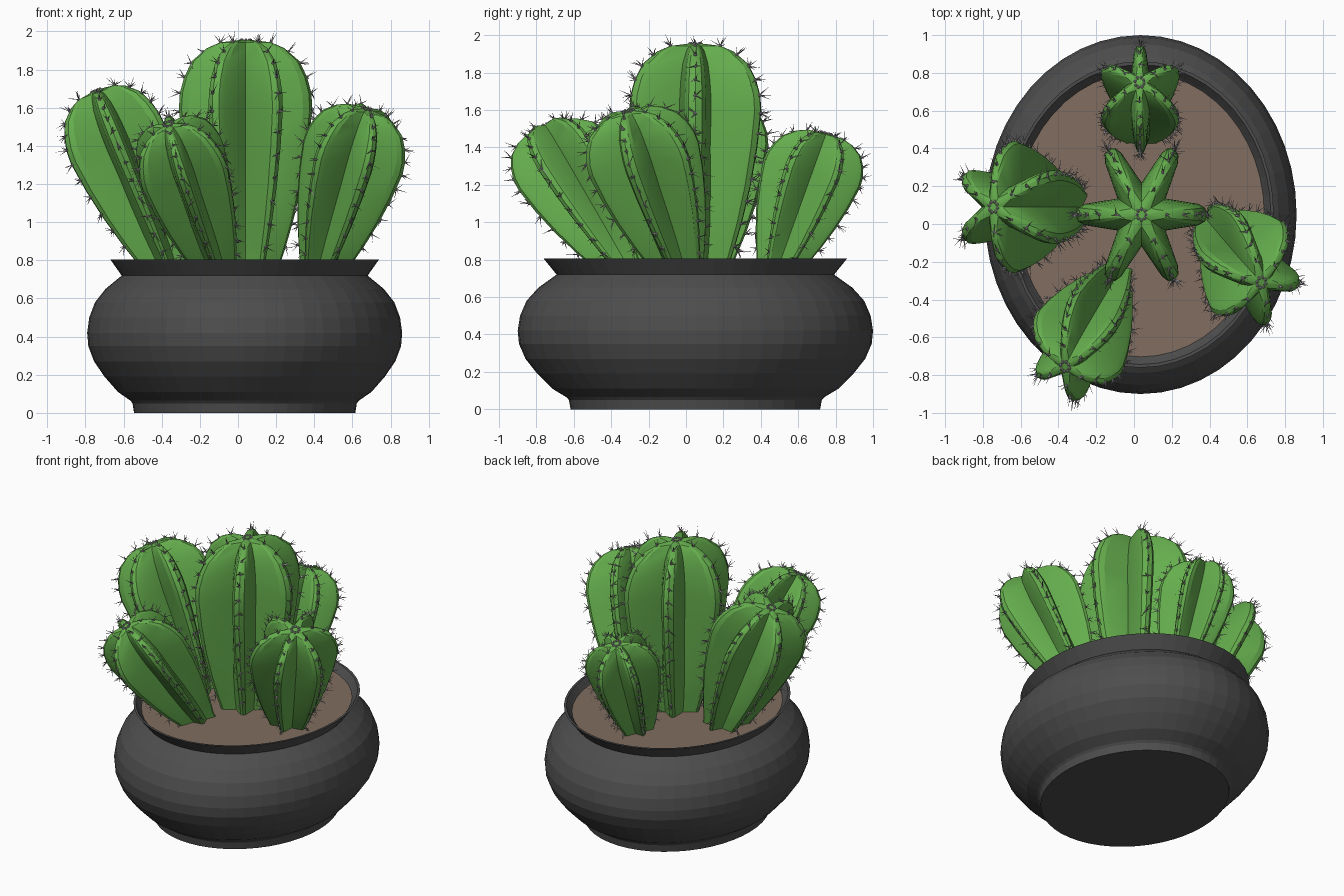
import bpy, bmesh, math, random
from mathutils import Matrix, Vector

if "Cube" in bpy.data.objects:
    bpy.data.objects.remove(bpy.data.objects["Cube"])

random.seed(4)
STRETCH = 1.15                      # the whole planter is oval, longer in y


def material(name, rgb):
    m = bpy.data.materials.new(name)
    m.diffuse_color = (*rgb, 1)
    m.use_nodes = True
    m.node_tree.nodes["Principled BSDF"].inputs["Base Color"].default_value = m.diffuse_color
    return m


POT = material("charcoal", (0.075, 0.075, 0.075))
SOIL = material("soil", (0.22, 0.155, 0.115))
GREEN = material("cactus_green", (0.13, 0.42, 0.075))
SPINE = material("spine_grey", (0.36, 0.34, 0.36))


def finish(bm, name, mat, angle=None):
    bmesh.ops.recalc_face_normals(bm, faces=bm.faces)
    me = bpy.data.meshes.new(name)
    bm.to_mesh(me)
    bm.free()
    me.materials.append(mat)
    if angle:
        me.shade_smooth()
        me.set_sharp_from_angle(angle=math.radians(angle))
    ob = bpy.data.objects.new(name, me)
    bpy.context.collection.objects.link(ob)
    return ob


def loft(bm, rings):
    """Skin closed rings of points and cap both ends."""
    vs = [[bm.verts.new(p) for p in ring] for ring in rings]
    n = len(vs[0])
    for a, b in zip(vs, vs[1:]):
        for i in range(n):
            bm.faces.new((a[i], a[(i + 1) % n], b[(i + 1) % n], b[i]))
    bm.faces.new(vs[0])
    bm.faces.new(vs[-1])


def oval(r, z, n=48):
    return [(0.035 + r * math.cos(2 * math.pi * i / n),
             0.05 + r * STRETCH * math.sin(2 * math.pi * i / n), z) for i in range(n)]


# Pot: foot, belly, neck, flared rim and inner lip
bm = bmesh.new()
loft(bm, [oval(r, z) for r, z in (
    (.58, 0), (.588, .05), (.60, .065), (.665, .11), (.735, .19), (.79, .27),
    (.82, .35), (.826, .42), (.815, .5), (.785, .58), (.73, .65), (.645, .72),
    (.705, .805), (.69, .805), (.665, .77), (.64, .74), (.64, .69))])
finish(bm, "pot", POT)

# Soil
bm = bmesh.new()
loft(bm, [oval(.63, .70), oval(.655, .76)])
finish(bm, "soil", SOIL)

# Cactus profile: (height fraction, radius fraction)
PROFILE = [(-.06, .45), (0, .49), (.1, .6), (.21, .71), (.37, .84), (.54, .94), (.7, 1),
           (.77, .985), (.84, .92), (.91, .8), (.965, .58), (.99, .38), (1.0, .1)]
RIBS = 6


def radius_at(t):
    for (t0, r0), (t1, r1) in zip(PROFILE, PROFILE[1:]):
        if t <= t1:
            return r0 + (r1 - r0) * (t - t0) / (t1 - t0)
    return .1


def cactus(name, base, tip, r, phase, power=1.2):
    base, tip = Vector(base), Vector(tip)
    axis = tip - base
    axis.y /= STRETCH
    length = axis.length
    rot = Vector((0, 0, 1)).rotation_difference(axis).to_matrix().to_4x4()
    M = (Matrix.Translation(base) @ Matrix.Diagonal((1, STRETCH, 1, 1)) @ rot
         @ Matrix.Rotation(math.radians(phase), 4, 'Z'))

    def rad(t):
        return r * (radius_at(t) ** power if t < .7 else radius_at(t))

    # Ribbed body
    rings = []
    for t, _ in PROFILE:
        R = rad(t)
        valley = .42 + .22 * max(0, 1 - t / .5)
        section = [(.86, -.14), (.96, -.09), (1, 0), (.96, .09), (.86, .14),
                   (valley * math.cos(math.pi / 6), valley * math.sin(math.pi / 6))]
        ring = []
        for k in range(RIBS):
            a = 2 * math.pi * k / RIBS
            for x, y in section:
                ring.append(M @ Vector((R * (x * math.cos(a) - y * math.sin(a)),
                                        R * (x * math.sin(a) + y * math.cos(a)), t * length)))
        rings.append(ring)
    bm = bmesh.new()
    loft(bm, rings)
    finish(bm, name, GREEN, 20)

    # Spine clusters along every rib, with a pale pad at each root
    bm = bmesh.new()
    s = (r / .35) ** .5
    for k in range(RIBS):
        a = 2 * math.pi * k / RIBS
        radial = Vector((math.cos(a), math.sin(a), 0))
        for t in (.1, .2, .3, .4, .5, .6, .69, .77, .84, .9, .95, .99):
            p = radial * rad(t) + Vector((0, 0, t * length))
            slope = (rad(min(t + .01, 1)) - rad(t - .01)) / (.02 * length)
            normal = (radial - Vector((0, 0, slope))).normalized()
            bmesh.ops.create_icosphere(bm, subdivisions=1, radius=.009 * s,
                                       matrix=M @ Matrix.Translation(p))
            for _ in range(4):
                d = (normal + Vector([random.uniform(-1.1, 1.1) for _ in range(3)])).normalized()
                h = random.uniform(.03, .075) * s
                q = Vector((0, 0, 1)).rotation_difference(d).to_matrix().to_4x4()
                bmesh.ops.create_cone(
                    bm, segments=3, radius1=.004 * s, radius2=.0004, depth=h,
                    matrix=M @ Matrix.Translation(p + d * h * .42) @ q)
    # Pale crown of pads
    for k in range(8):
        a = 2 * math.pi * k / 8
        p = Vector((.025 * math.cos(a), .025 * math.sin(a), length))
        bmesh.ops.create_icosphere(bm, subdivisions=1, radius=.009,
                                   matrix=M @ Matrix.Translation(p))
    finish(bm, name + "_spines", SPINE)


cactus("centre_cactus", (.04, .05, .75), (.04, .05, 1.955), .35, 0, 1)
cactus("left_cactus", (-.36, .09, .75), (-.745, .09, 1.69), .305, 30)
cactus("front_cactus", (-.105, -.31, .75), (-.365, -.755, 1.515), .265, 30)
cactus("right_cactus", (.435, -.03, .75), (.675, -.31, 1.595), .28, -13)
cactus("back_cactus", (.04, .49, .75), (.03, .75, 1.475), .237, 30)
